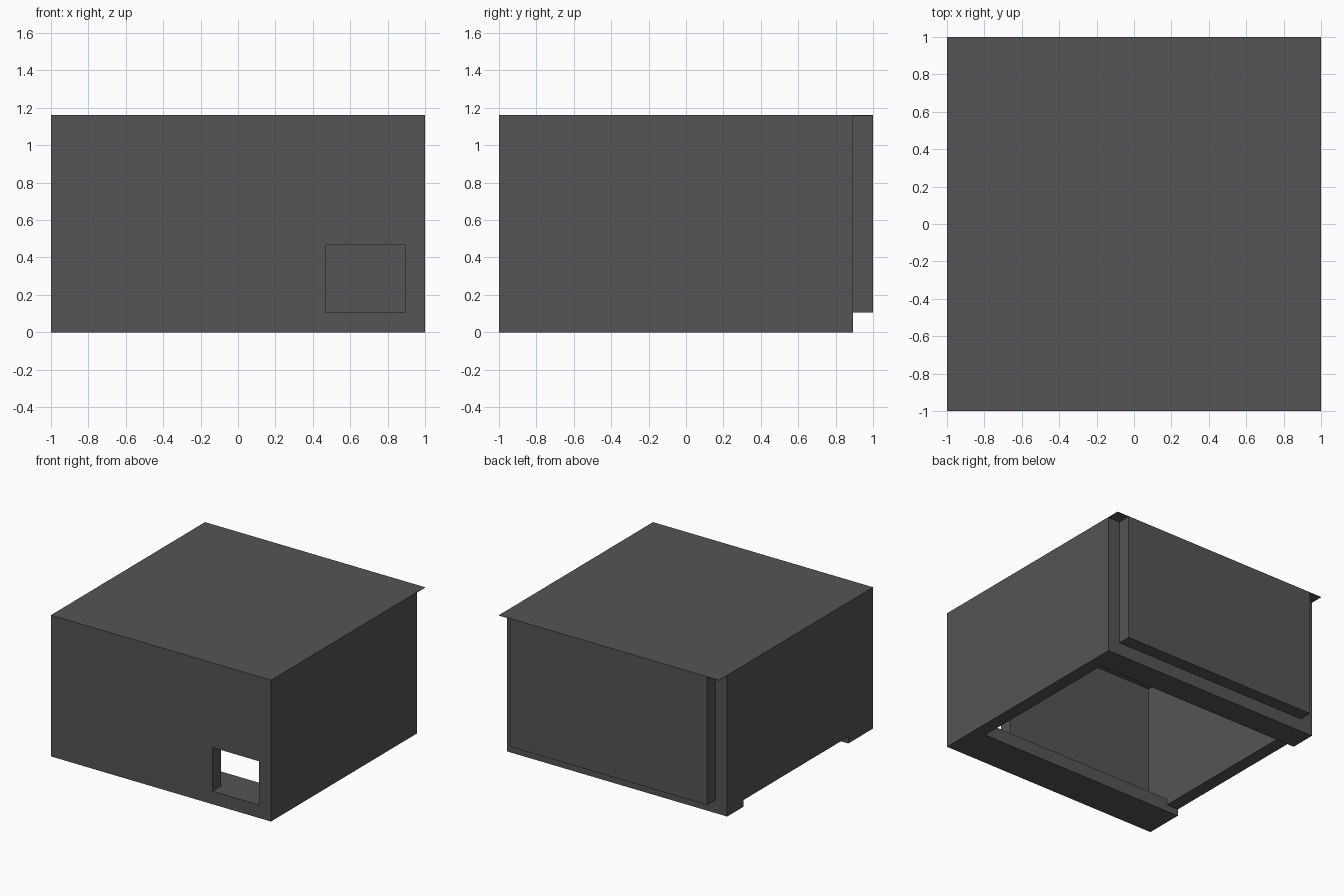
import bpy, bmesh
from mathutils import Vector

if "Cube" in bpy.data.objects:
    bpy.data.objects.remove(bpy.data.objects["Cube"])

T = 0.107          # wall thickness
TOP = 1.161        # overall height
IN = 1 - T         # inner wall position
LIP = 1 - 3 * T    # floor opening half depth

grey = bpy.data.materials.new("dark grey")
grey.diffuse_color = (0.09, 0.09, 0.09, 1)
grey.use_nodes = True
grey.node_tree.nodes["Principled BSDF"].inputs["Base Color"].default_value = grey.diffuse_color


def box(name, lo, hi):
    """Axis-aligned box between two corners."""
    lo, hi = Vector(lo), Vector(hi)
    bm = bmesh.new()
    bmesh.ops.create_cube(bm, size=1)
    for v in bm.verts:
        v.co = (lo + hi) / 2 + v.co * (hi - lo)
    me = bpy.data.meshes.new(name)
    bm.to_mesh(me)
    bm.free()
    me.materials.append(grey)
    ob = bpy.data.objects.new(name, me)
    bpy.context.collection.objects.link(ob)
    return ob


def cut(target, lo, hi):
    """Subtract a box from the target and remove the cutter."""
    cutter = box("cutter", lo, hi)
    cutter.hide_render = True
    mod = target.modifiers.new("cut", 'BOOLEAN')
    mod.operation, mod.solver, mod.object = 'DIFFERENCE', 'EXACT', cutter
    bpy.context.view_layer.objects.active = target
    bpy.ops.object.modifier_apply(modifier=mod.name)
    bpy.data.objects.remove(cutter)


# Main shell: front and side walls with a base frame
roof_z = TOP - 0.004
shell = box("wall_shell", (-1, -1, 0), (1, IN, roof_z))
cut(shell, (-IN, -IN, T), (IN, 1.5, 2))                  # room, open at back and top
cut(shell, (-IN, -LIP, -1), (IN, LIP, 0.5))              # floor opening
cut(shell, (-1.5, -LIP, -1), (-0.5, LIP, 0.055))         # low slot under left wall
cut(shell, (0.47, -1.5, T), (IN, -0.5, 0.466))           # front window

# Back wall panel standing behind the side walls
box("back_panel", (-IN, IN, T), (IN, 1, roof_z))

# Thin roof sheet
box("roof", (-1, -1, roof_z), (1, 1, TOP))
